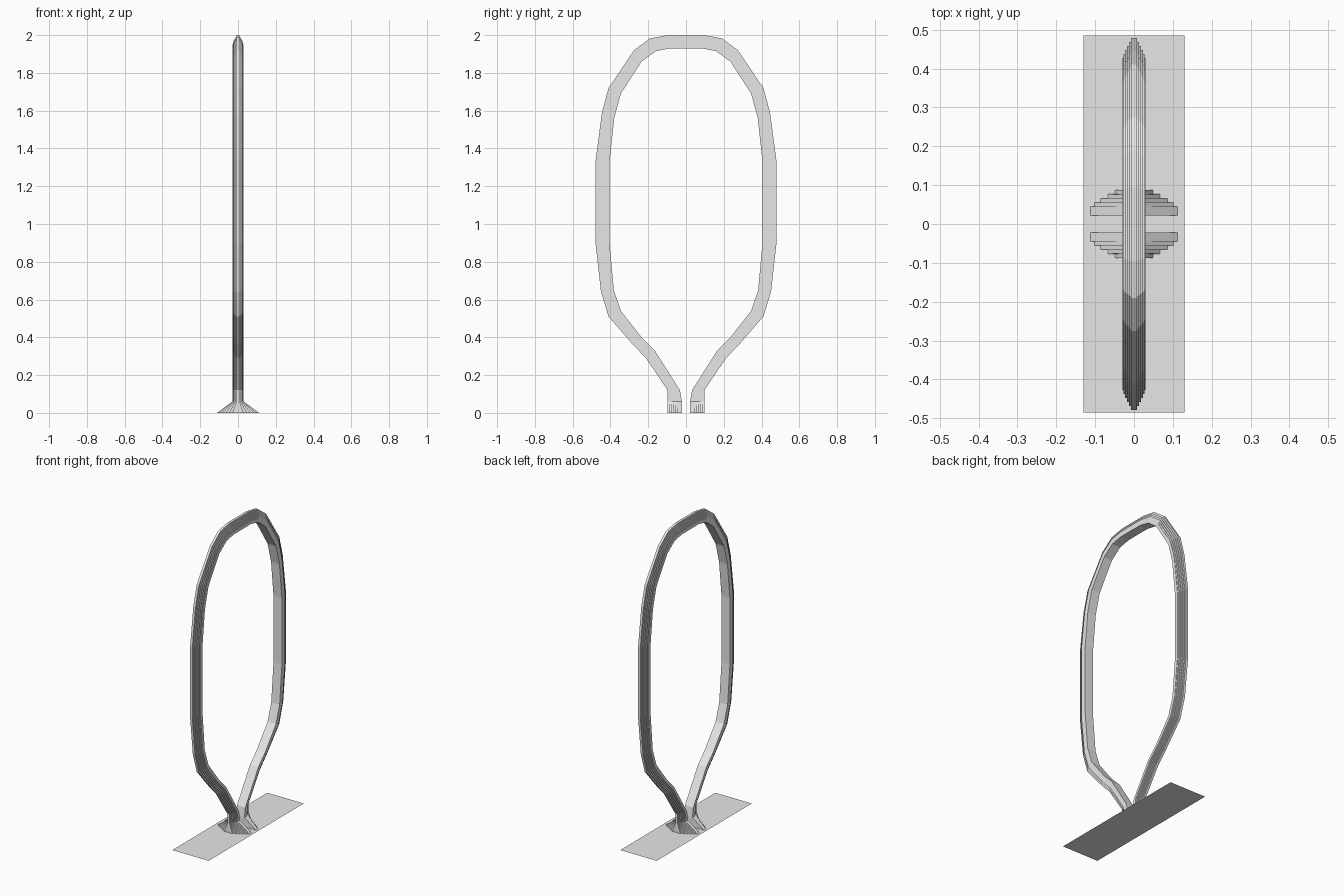
import bpy, bmesh

if "Cube" in bpy.data.objects:
    bpy.data.objects.remove(bpy.data.objects["Cube"])

grey = bpy.data.materials.new("light grey")
grey.diffuse_color = (0.8, 0.8, 0.8, 1)
grey.use_nodes = True
grey.node_tree.nodes["Principled BSDF"].inputs["Base Color"].default_value = grey.diffuse_color

# stations of one half of the loop: inner y, z, outer y, z, width factor
stations = [
    (0.022, 0.0, 0.098, 0.0, 3.75),
    (0.022, 0.06, 0.097, 0.06, 1),
    (0.032, 0.12, 0.098, 0.12, 1),
    (0.165, 0.33, 0.212, 0.29, 1),
    (0.235, 0.40, 0.280, 0.36, 1),
    (0.345, 0.54, 0.410, 0.51, 1),
    (0.382, 0.65, 0.450, 0.64, 1),
    (0.405, 0.90, 0.478, 0.89, 1),
    (0.405, 1.33, 0.478, 1.34, 1),
    (0.380, 1.56, 0.445, 1.59, 1),
    (0.345, 1.69, 0.410, 1.72, 1),
    (0.235, 1.86, 0.275, 1.92, 1),
    (0.160, 1.915, 0.190, 1.983, 1),
    (0.085, 1.93, 0.095, 2.0, 1),
]
path = stations + [(-a, b, -c, d, w) for a, b, c, d, w in reversed(stations)]

# stepped half section: half width, and depth fraction from inner to outer
steps = [(0.030, 0.30), (0.027, 0.44), (0.023, 0.58),
         (0.018, 0.72), (0.013, 0.86), (0.008, 1.0)]
half, t0 = [], 0.0
for w, t in steps:
    half += [(w, t0), (w, t)]
    t0 = t
section = half + [(-w, t) for w, t in reversed(half)]


def make_object(name, bm):
    bmesh.ops.recalc_face_normals(bm, faces=bm.faces)
    me = bpy.data.meshes.new(name)
    bm.to_mesh(me)
    bm.free()
    me.materials.append(grey)
    ob = bpy.data.objects.new(name, me)
    bpy.context.collection.objects.link(ob)
    return ob


# ribbed loop with flared feet
bm = bmesh.new()
rings = []
for iy, iz, oy, oz, k in path:
    rings.append([bm.verts.new((x * k, iy + (oy - iy) * t, iz + (oz - iz) * t))
                  for x, t in section])
n = len(section)
for a, b in zip(rings, rings[1:]):
    for i in range(n):
        j = (i + 1) % n
        bm.faces.new((a[i], a[j], b[j], b[i]))
bm.faces.new(rings[0])
bm.faces.new(rings[-1])
make_object("ribbed_loop", bm)

# flat base sheet
bm = bmesh.new()
bm.faces.new([bm.verts.new((x, y, 0)) for x, y in
              ((-0.13, -0.485), (0.13, -0.485), (0.13, 0.485), (-0.13, 0.485))])
base = make_object("base_sheet", bm)
if base.data.polygons[0].normal.z < 0:
    base.data.flip_normals()
